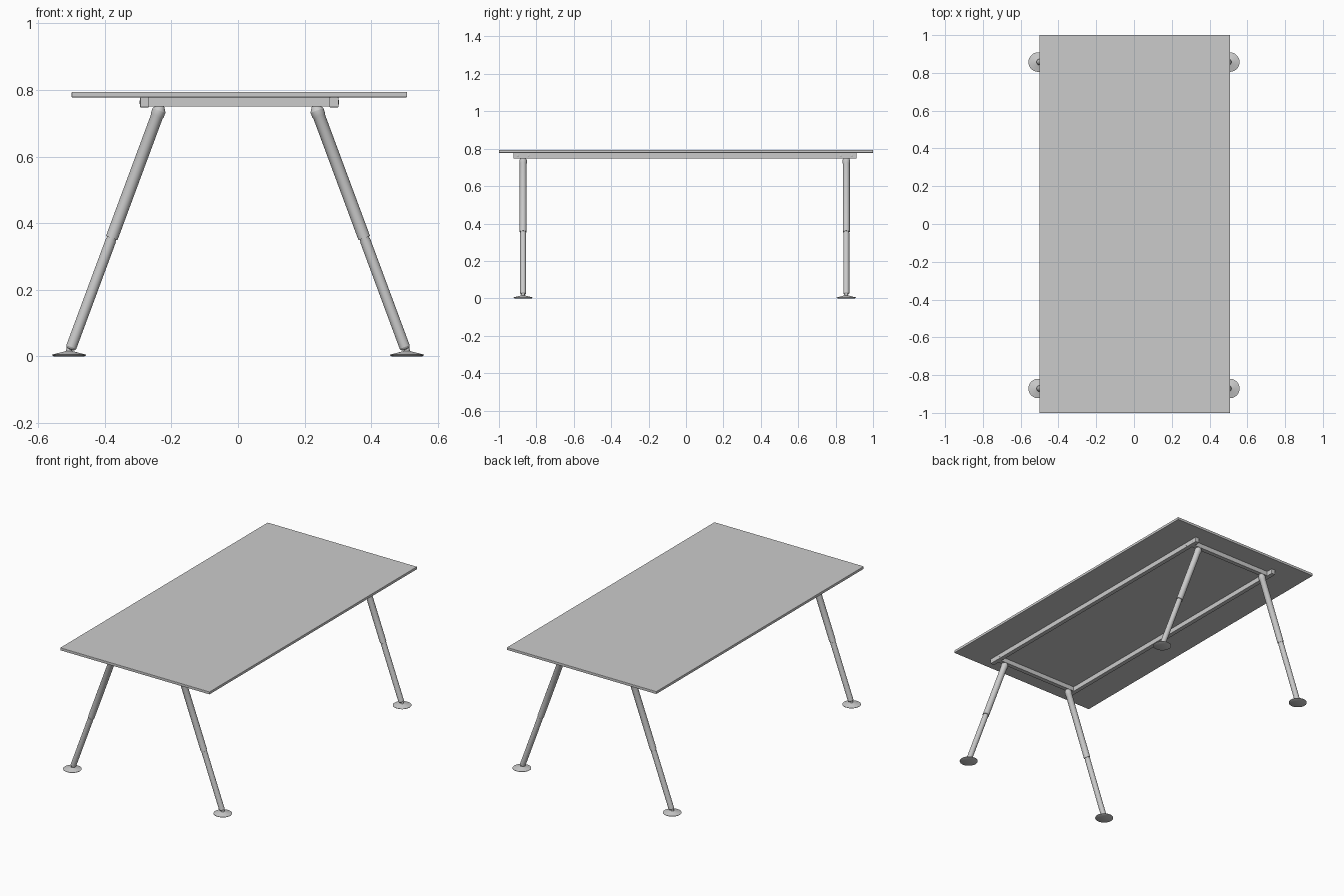
import bpy, bmesh
from mathutils import Vector
from math import cos, sin, pi

if "Cube" in bpy.data.objects:
    bpy.data.objects.remove(bpy.data.objects["Cube"])


def finish(name, bm, smooth=False):
    bmesh.ops.recalc_face_normals(bm, faces=bm.faces)
    me = bpy.data.meshes.new(name)
    bm.to_mesh(me)
    bm.free()
    ob = bpy.data.objects.new(name, me)
    bpy.context.collection.objects.link(ob)
    if smooth:
        bpy.ops.object.select_all(action='DESELECT')
        ob.select_set(True)
        bpy.context.view_layer.objects.active = ob
        bpy.ops.object.shade_smooth_by_angle()
    return ob


def box(name, lo, hi, bevel):
    lo, hi = Vector(lo), Vector(hi)
    bm = bmesh.new()
    bmesh.ops.create_cube(bm, size=1)
    for v in bm.verts:
        v.co = Vector(v.co[i] * (hi - lo)[i] + (lo + hi)[i] / 2 for i in range(3))
    ob = finish(name, bm)
    m = ob.modifiers.new("soft_edges", 'BEVEL')
    m.width, m.segments = bevel, 2
    return ob


def lathe(name, profile, origin, axis, n=32):
    """Revolve (radius, distance) points about an axis, with capped ends."""
    q = Vector(axis).to_track_quat('Z', 'Y')
    bm = bmesh.new()
    rings = [[bm.verts.new(Vector(origin) + q @ Vector(
        (r * cos(2 * pi * k / n), r * sin(2 * pi * k / n), d)))
        for k in range(n)] for r, d in profile]
    for a, b in zip(rings, rings[1:]):
        for k in range(n):
            j = (k + 1) % n
            bm.faces.new((a[k], a[j], b[j], b[k]))
    bm.faces.new(rings[0])
    bm.faces.new(rings[-1])
    return finish(name, bm, True)


# Thin table top
box("table_top", (-0.5, -1, 0.778), (0.508, 1, 0.794), 0.002)

# Underframe: two long rails and two cross rails
RAILS = {-1: (-0.294, -0.267), 1: (0.275, 0.302)}
LEG_Y = {"front": -0.871, "back": 0.857}
for s, side in ((-1, "left"), (1, "right")):
    a, b = RAILS[s]
    box(side + "_rail", (a, -0.922, 0.748), (b, 0.911, 0.778), 0.002)
for end, y in LEG_Y.items():
    box(end + "_cross_rail", (-0.268, y - 0.0135, 0.75),
        (0.276, y + 0.0135, 0.778), 0.001)

# Telescopic splayed legs, each with a disc foot and two rail bolts
for end, y in LEG_Y.items():
    for s, side in ((-1, "left"), (1, "right")):
        tag = end + "_" + side
        foot, top = Vector((s * 0.503, y, 0.022)), Vector((s * 0.233, y, 0.75))
        L = (top - foot).length
        J = L * 0.455
        lathe(tag + "_lower_leg",
              [(0.008, -0.002), (0.0125, 0), (0.016, 0.006), (0.016, J - 0.004),
               (0.0145, J - 0.004), (0.0145, J + 0.005)], foot, top - foot)
        lathe(tag + "_upper_leg",
              [(0.014, J + 0.002), (0.0185, J + 0.002), (0.0185, L - 0.032),
               (0.0205, L - 0.028), (0.0205, L - 0.012), (0.014, L - 0.001),
               (0.01, L + 0.004)], foot, top - foot)
        lathe(tag + "_foot",
              [(0.046, 0), (0.0515, 0.003), (0.0515, 0.005), (0.035, 0.009),
               (0.016, 0.014), (0.009, 0.016), (0.008, 0.026)],
              (s * 0.5075, y, 0), (0, 0, 1), 40)
        x = RAILS[s][0 if s < 0 else 1]
        for i, dy in enumerate((-0.029, 0.029)):
            lathe(f"{tag}_bolt_{i + 1}",
                  [(0.007, -0.002), (0.007, 0.0005), (0.005, 0.0015)],
                  (x, y + dy, 0.763), (s, 0, 0), 16)
